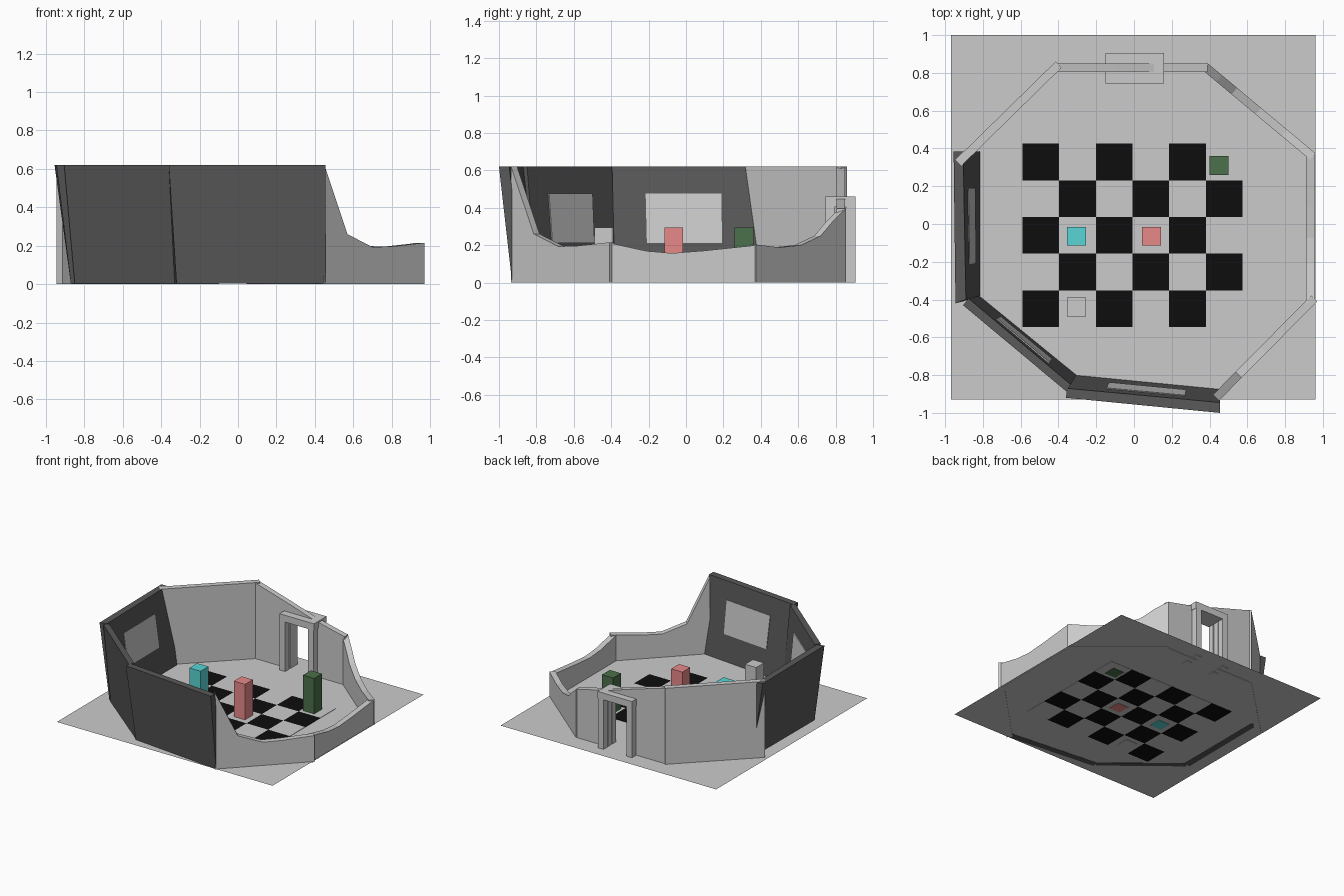
import bpy
import bmesh
from mathutils import Vector

if "Cube" in bpy.data.objects:
    bpy.data.objects.remove(bpy.data.objects["Cube"])


def material(name, r, g, b):
    m = bpy.data.materials.new(name)
    m.diffuse_color = (r, g, b, 1)
    m.use_nodes = True
    m.node_tree.nodes["Principled BSDF"].inputs["Base Color"].default_value = m.diffuse_color
    return m


BLACK = material("black", 0.004, 0.004, 0.004)
WHITE = material("white", 1, 1, 1)
DARK = material("dark_wall", 0.1, 0.1, 0.1)
RED = material("red", 0.8, 0.25, 0.25)
TEAL = material("teal", 0.1, 0.66, 0.66)
GREEN = material("green", 0.07, 0.16, 0.07)


def finish(name, bm, mat=None):
    bmesh.ops.recalc_face_normals(bm, faces=bm.faces[:])
    me = bpy.data.meshes.new(name)
    bm.to_mesh(me)
    bm.free()
    ob = bpy.data.objects.new(name, me)
    bpy.context.collection.objects.link(ob)
    if mat:
        me.materials.append(mat)
    return ob


def loft(name, sections, mat=None):
    """Join a row of four-point sections into a closed solid."""
    bm = bmesh.new()
    rows = [[bm.verts.new(p) for p in s] for s in sections]
    for a, b in zip(rows, rows[1:]):
        for i in range(4):
            j = (i + 1) % 4
            bm.faces.new((a[i], a[j], b[j], b[i]))
    bm.faces.new(rows[0])
    bm.faces.new(rows[-1])
    return finish(name, bm, mat)


def box(name, x0, x1, y0, y1, z0, z1, mat=None):
    return loft(name, [[(x, y0, z0), (x, y1, z0), (x, y1, z1), (x, y0, z1)]
                       for x in (x0, x1)], mat)


def wall(name, p0, p1, profile, z0=0.0, thick=0.045):
    """Upright wall along p0-p1 with a (t, height) top outline."""
    a, b = Vector((*p0, 0)), Vector((*p1, 0))
    d = (b - a).normalized()
    inward = Vector((-d.y, d.x, 0)) * thick
    sections = []
    for t, h in profile:
        o = a.lerp(b, t)
        sections.append([o + Vector((0, 0, z0)), o + inward + Vector((0, 0, z0)),
                         o + inward + Vector((0, 0, h)), o + Vector((0, 0, h))])
    loft(name, sections)


def leaning_wall(name, outer_top, inner_top, inner_base, height=0.62):
    """Dark wall leaning outwards, with a pale window panel on its inner face."""
    sections = []
    for ot, it, ib in zip(outer_top, inner_top, inner_base):
        ot, it = Vector((*ot, height)), Vector((*it, height))
        ib = Vector((*ib, 0.003))
        sections.append([ib, it, ot, ot + ib - it])
    loft(name, sections, DARK)

    (b0, t0), (b1, t1) = [(s[0], s[1]) for s in sections]
    n = (b1 - b0).cross(t0 - b0).normalized()
    if n.dot(Vector((0, 0, 0.3)) - b0) < 0:
        n = -n

    def on_face(s, z):
        return b0.lerp(b1, s).lerp(t0.lerp(t1, s), z / height)

    panel = []
    for s in (0.25, 0.77):
        lo, hi = on_face(s, 0.21), on_face(s, 0.475)
        panel.append([lo - n * 0.01, hi - n * 0.01, hi + n * 0.005, lo + n * 0.005])
    loft(name + "_window", panel, WHITE)


# Ground sheet
bm = bmesh.new()
bm.faces.new([bm.verts.new(p) for p in
              ((-0.97, -0.93, 0.005), (0.96, -0.93, 0.005), (0.96, 1, 0.005), (-0.97, 1, 0.005))])
finish("ground_sheet", bm)

# Checkered floor, six by five tiles
TILE = 0.194
for row in range(5):
    for col in range(6):
        x, y = -0.59 + col * TILE, 0.425 - row * TILE
        box("floor_tile", x, x + TILE, y - TILE, y, 0.003, 0.008,
            BLACK if (row + col) % 2 == 0 else WHITE)

# Square pillars
for name, x, y, mat in (("teal_pillar", -0.305, -0.065, TEAL), ("red_pillar", 0.093, -0.065, RED),
                        ("green_pillar", 0.45, 0.31, GREEN), ("grey_pillar", -0.305, -0.44, None)):
    box(name, x - 0.05, x + 0.05, y - 0.05, y + 0.05, 0, 0.295, mat)

# Grey walls with worn, dipping tops
wall("front_right_wall", (0.45, -0.935), (0.97, -0.41),
     [(0, 0.62), (0.23, 0.26), (0.48, 0.193), (0.67, 0.196), (1, 0.215)])
wall("right_wall", (0.955, -0.415), (0.955, 0.38),
     [(0, 0.213), (0.26, 0.168), (0.43, 0.157), (0.64, 0.17), (1, 0.2)])
wall("back_right_wall", (0.96, 0.375), (0.385, 0.855),
     [(0, 0.203), (0.26, 0.188), (0.5, 0.2), (0.72, 0.25), (0.86, 0.33), (1, 0.395)])
wall("back_left_wall", (-0.415, 0.86), (-0.945, 0.34), [(0, 0.62), (1, 0.62)])

# Back wall in three parts, leaving the doorway open
wall("back_wall_right", (0.39, 0.85), (0.105, 0.85), [(0, 0.395), (1, 0.46)])
wall("back_wall_over_door", (0.105, 0.85), (-0.1, 0.85), [(0, 0.46), (1, 0.525)], 0.405)
wall("back_wall_left", (-0.1, 0.85), (-0.42, 0.85), [(0, 0.525), (1, 0.62)])

# Door frame: posts inside and outside, joined by a lintel
for y in (0.745, 0.855):
    for x in (-0.15, 0.105):
        box("door_post", x, x + 0.05, y, y + 0.05, 0, 0.405)
box("door_lintel", -0.15, 0.158, 0.745, 0.905, 0.405, 0.46)

# Dark leaning walls with window panels
leaning_wall("left_wall", ((-0.955, 0.385), (-0.945, -0.42)),
             ((-0.905, 0.385), (-0.89, -0.40)), ((-0.815, 0.385), (-0.815, -0.38)))
leaning_wall("front_left_wall", ((-0.905, -0.43), (-0.36, -0.885)),
             ((-0.875, -0.395), (-0.335, -0.85)), ((-0.82, -0.38), (-0.305, -0.80)))
leaning_wall("front_wall", ((-0.36, -0.92), (0.455, -1.0)),
             ((-0.355, -0.87), (0.455, -0.945)), ((-0.315, -0.80), (0.455, -0.875)))
